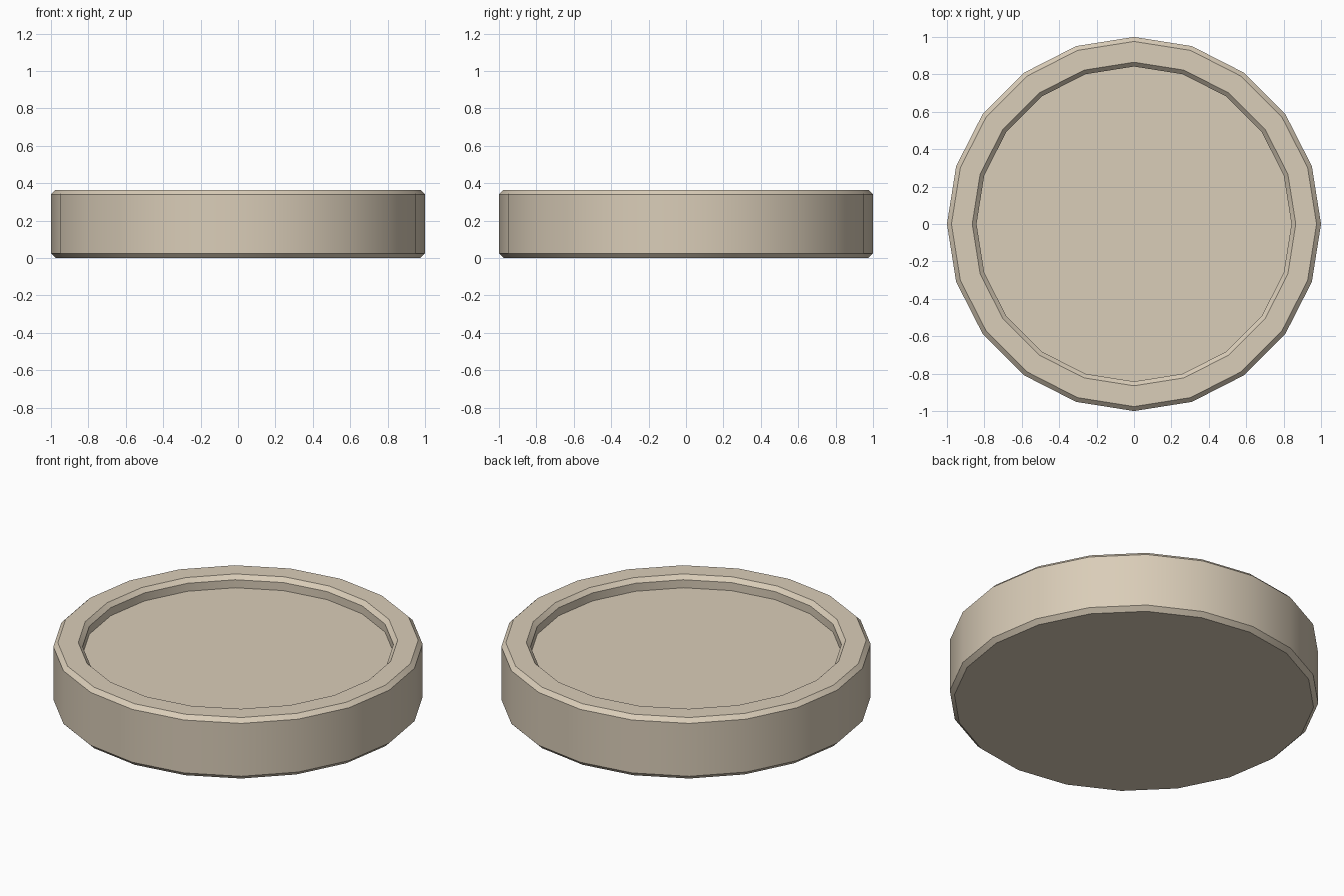
import bpy, bmesh, math

if "Cube" in bpy.data.objects:
    bpy.data.objects.remove(bpy.data.objects["Cube"])

SIDES = 20
# Half profile (radius, z): base, chamfers, rim, shallow recess
PROFILE = [(0.975, 0.0), (1.0, 0.025), (1.0, 0.341), (0.976, 0.365),
           (0.865, 0.365), (0.842, 0.341), (0.842, 0.293)]


def ring(bm, radius, z):
    return [bm.verts.new((radius * math.cos(i * math.tau / SIDES),
                          radius * math.sin(i * math.tau / SIDES), z))
            for i in range(SIDES)]


# Turned dish body, capped by the underside and the recessed floor
bm = bmesh.new()
rings = [ring(bm, r, z) for r, z in PROFILE]
for low, high in zip(rings, rings[1:]):
    for i in range(SIDES):
        j = (i + 1) % SIDES
        bm.faces.new((low[i], low[j], high[j], high[i]))
bm.faces.new(rings[0][::-1])
bm.faces.new(rings[-1])
bmesh.ops.recalc_face_normals(bm, faces=bm.faces)
mesh = bpy.data.meshes.new("round_dish")
bm.to_mesh(mesh)
bm.free()
dish = bpy.data.objects.new("round_dish", mesh)
bpy.context.collection.objects.link(dish)

# Beige finish
beige = bpy.data.materials.new("beige")
beige.diffuse_color = (0.70, 0.61, 0.48, 1.0)
beige.use_nodes = True
beige.node_tree.nodes["Principled BSDF"].inputs["Base Color"].default_value = beige.diffuse_color
mesh.materials.append(beige)

# Smooth round walls with crisp chamfer edges
bpy.context.view_layer.objects.active = dish
dish.select_set(True)
bpy.ops.object.shade_smooth_by_angle(angle=math.radians(30))
